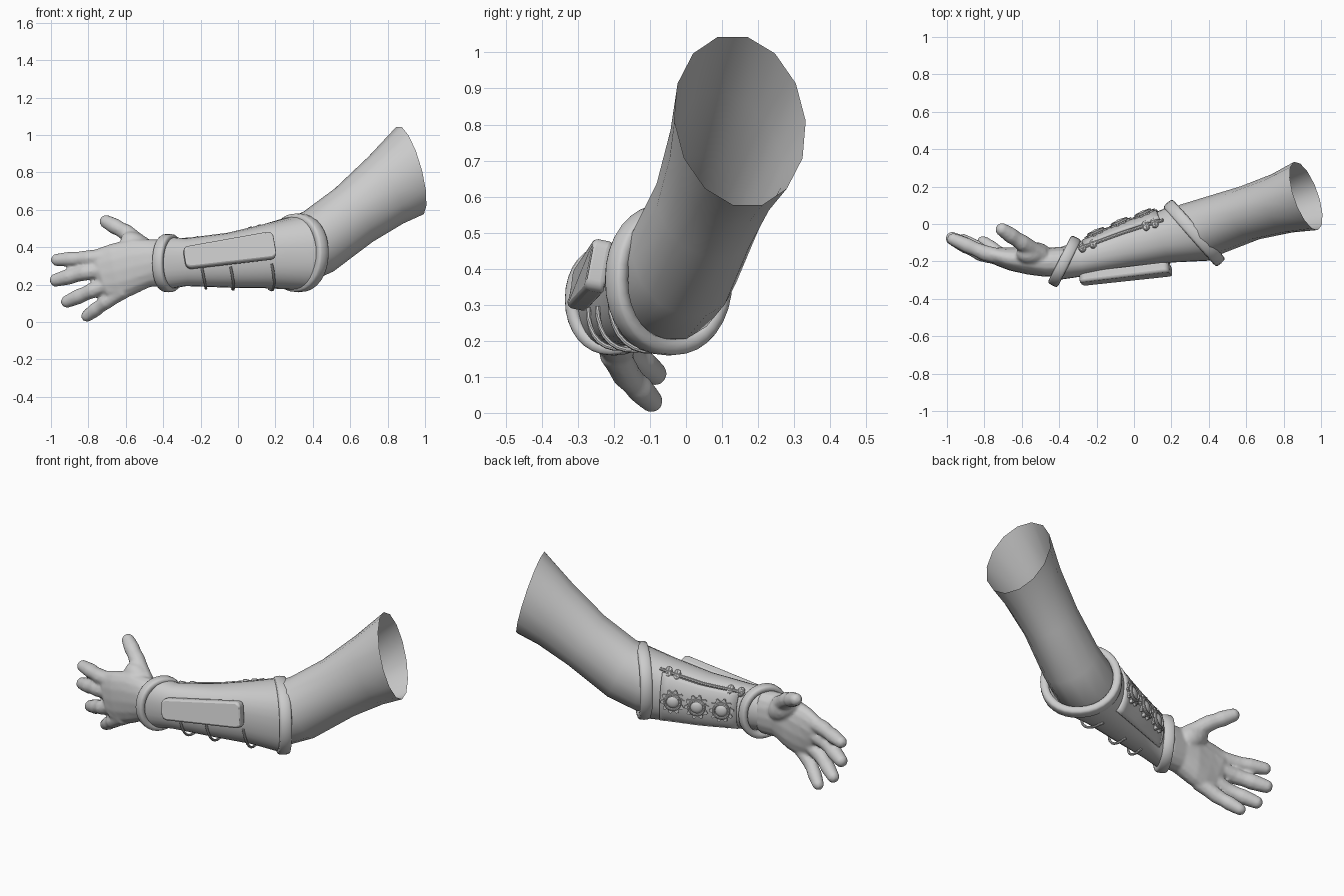
import bpy, bmesh
from math import sin, cos, pi, radians
from mathutils import Vector, Matrix

if "Cube" in bpy.data.objects:
    bpy.data.objects.remove(bpy.data.objects["Cube"])

Z = Vector((0, 0, 1))


def finish(name, bm, angle=40):
    bmesh.ops.recalc_face_normals(bm, faces=bm.faces)
    me = bpy.data.meshes.new(name)
    bm.to_mesh(me)
    bm.free()
    ob = bpy.data.objects.new(name, me)
    bpy.context.collection.objects.link(ob)
    bpy.ops.object.select_all(action='DESELECT')
    ob.select_set(True)
    bpy.context.view_layer.objects.active = ob
    bpy.ops.object.shade_smooth_by_angle(angle=radians(angle))
    return ob


def frame(n):
    n = Vector(n).normalized()
    a = Z.cross(n).normalized()
    return n, a, n.cross(a)


def spow(v, p):
    return (abs(v) ** p) * (1 if v >= 0 else -1)


def on_section(s, ang, off=0, p=1.0):
    """Point on an oval section (centre, half width, half height, normal)."""
    c, a, b, n = s
    _, A, B = frame(n)
    return Vector(c) + A * (a + off) * spow(cos(ang), p) + B * (b + off) * spow(sin(ang), p)


def loft(bm, rings, cap0=False, cap1=False, closed=False):
    rows = [[bm.verts.new(q) for q in r] for r in rings]
    n = len(rows[0])
    pairs = list(zip(rows, rows[1:])) + ([(rows[-1], rows[0])] if closed else [])
    for r, s in pairs:
        for i in range(n):
            bm.faces.new((r[i], r[(i + 1) % n], s[(i + 1) % n], s[i]))
    if cap0:
        bm.faces.new(rows[0])
    if cap1:
        bm.faces.new(rows[-1])


def oval_rings(secs, n, p=1.0):
    return [[on_section(s, 2 * pi * i / n, 0, p) for i in range(n)] for s in secs]


def tube(bm, pts, radii, n=8):
    """Capped round tube through points."""
    pts = [Vector(q) for q in pts]
    secs = []
    for i, q in enumerate(pts):
        t = pts[min(i + 1, len(pts) - 1)] - pts[max(i - 1, 0)]
        secs.append((q, radii[i], radii[i], t))
    loft(bm, oval_rings(secs, n), True, True)


# bare arm: open at the shoulder end, running inside the bracer to the wrist
arm = [((-.40, -.20, .315), .075, .115, (1, 0, 0)),
       ((-.05, -.125, .33), .10, .13, (.95, .25, .05)),
       ((.18, -.07, .355), .125, .155, (.93, .3, .1)),
       ((.32, -.045, .38), .165, .182, (.88, .42, .15)),
       ((.43, -.005, .43), .158, .180, (.84, .36, .4)),
       ((.62, .060, .572), .150, .176, (.78, .28, .56)),
       ((.79, .11, .705), .165, .203, (.84, .3, .43)),
       ((.92, .15, .81), .193, .248, (.91, .32, .26))]
bm = bmesh.new()
loft(bm, oval_rings(arm, 14))
finish("arm", bm, 60)

# hand: palm, thumb and fingers fused by a remesh
bm = bmesh.new()
palm = [((-.37, -.20, .315), .08, .125, (-1, 0, 0)),
        ((-.47, -.205, .315), .078, .128, (-1, 0, 0)),
        ((-.56, -.195, .295), .076, .152, (-1, .1, 0)),
        ((-.65, -.187, .270), .064, .152, (-1, .2, -.2)),
        ((-.72, -.175, .255), .05, .142, (-1, .35, -.35)),
        ((-.755, -.165, .247), .03, .115, (-1, .35, -.4))]
loft(bm, oval_rings(palm, 16, .9), True, True)
fingers = [((-.67, -.185, .35), (-.80, -.155, .342), (-.965, -.083, .332), .040),
           ((-.68, -.185, .285), (-.82, -.155, .265), (-.972, -.077, .224), .042),
           ((-.66, -.19, .22), (-.78, -.165, .168), (-.912, -.087, .110), .040),
           ((-.61, -.20, .17), (-.71, -.165, .105), (-.805, -.097, .034), .038),
           ((-.50, -.165, .40), (-.60, -.10, .48), (-.705, -.03, .537), .042)]
for a, b, c, r in fingers:
    a, b, c = Vector(a), Vector(b), Vector(c)
    d = (c - b).normalized()
    tube(bm, [a, a.lerp(b, .5), b, b.lerp(c, .3), b.lerp(c, .55), b.lerp(c, .85), c + d * .015, c + d * .033],
         [r * 1.2, r * 1.08, r * 1.08, r * .96, r * 1.04, r * .93, r * .82, r * .4], 10)
# ball of the thumb
bmesh.ops.create_uvsphere(bm, u_segments=16, v_segments=10, radius=1, matrix=Matrix.Translation((-.535, -.16, .395))
                          @ Matrix.Rotation(.7, 4, 'Y') @ Matrix.Diagonal((.11, .065, .07, 1)))
hand = finish("hand", bm)
m = hand.modifiers.new("fuse", 'REMESH')
m.mode = 'VOXEL'
m.voxel_size = .009
m.use_smooth_shade = True
m = hand.modifiers.new("soften", 'SMOOTH')
m.factor = .5
m.iterations = 4

# bracer shell
SHELL = [((-.37, -.20, .315), .11, .14, (.9, -.4, 0)),
         ((-.28, -.19, .32), .09, .128, (.96, .1, .03)),
         ((-.05, -.125, .33), .118, .147, (.95, .25, .05)),
         ((.15, -.075, .352), .14, .172, (.92, .35, .06)),
         ((.31, -.05, .37), .19, .198, (.76, .65, 0))]
P = .85
bm = bmesh.new()
loft(bm, oval_rings(SHELL, 28, P))
finish("bracer", bm, 50)


def surf(x, deg, off=0.0):
    """Point above the bracer: 0 deg = back, 90 = top, 180 = front."""
    for s, e in zip(SHELL, SHELL[1:]):
        if x <= e[0][0]:
            break
    t = (x - s[0][0]) / (e[0][0] - s[0][0])
    mid = (Vector(s[0]).lerp(Vector(e[0]), t), s[1] + (e[1] - s[1]) * t,
           s[2] + (e[2] - s[2]) * t, Vector(s[3]).lerp(Vector(e[3]), t))
    return on_section(mid, radians(deg), off, P)


# rolled cuffs at wrist and elbow
def cuff(name, c, n, a, b, thick, width):
    N = frame(n)[0]
    rings = []
    for i in range(32):
        ang = 2 * pi * i / 32
        rings.append([on_section((c, a, b, n), ang, thick * spow(cos(k * pi / 6), .6), .95)
                      + N * width * spow(sin(k * pi / 6), .6) for k in range(12)])
    bm = bmesh.new()
    loft(bm, rings, closed=True)
    finish(name, bm, 50)


cuff("wrist_cuff", (-.372, -.20, .315), (.89, -.45, 0), .125, .137, .019, .030)
cuff("elbow_cuff", (.322, -.048, .37), (.75, .67, 0), .194, .188, .023, .034)

# padded plate on the front
u = Vector((.47, .05, .07)).normalized()
w = (Vector((0, .2, 1)) - u * u.dot(Vector((0, .2, 1)))).normalized()
v = w.cross(u)
rot = Matrix((u, v, w)).transposed().to_4x4()
bm = bmesh.new()
bmesh.ops.create_cube(bm, size=1)
for q in bm.verts:
    q.co = Vector((q.co.x * .49, q.co.y * .055, q.co.z * (.134 + .03 * q.co.x)))
# round the outline corners before the general bevel
corner = [e for e in bm.edges if abs(e.verts[0].co.y - e.verts[1].co.y) > .03]
bmesh.ops.bevel(bm, geom=corner, offset=.03, segments=4, affect='EDGES', profile=.5)
# wrap it slightly around the forearm
for q in bm.verts:
    q.co.y += 2.0 * q.co.z ** 2
bm.transform(Matrix.Translation((-.045, -.274, .378)) @ rot)
plate = finish("front_plate", bm)
m = plate.modifiers.new("round", 'BEVEL')
m.width = .012
m.segments = 3

# cables looping from the plate to the underside
bm = bmesh.new()
for x in (-.21, -.07, .13):
    pts = [surf(x + .035 * i / 8, 190 + 85 * i / 8, .004 + .014 * sin(pi * i / 8)) for i in range(9)]
    tube(bm, pts, [.007] * 9)
finish("cables", bm)

# raised panel on the back that carries the gears
bm = bmesh.new()
rows = [[bm.verts.new(surf(-.26 + .45 * i / 8, -48 + 96 * j / 10, .004)) for j in range(11)] for i in range(9)]
for r, s in zip(rows, rows[1:]):
    for j in range(10):
        bm.faces.new((r[j], r[j + 1], s[j + 1], s[j]))
panel = finish("gear_panel", bm)
m = panel.modifiers.new("thickness", 'SOLIDIFY')
m.thickness = .014
m.offset = 0

# seam ridge along the upper panel edge
bm = bmesh.new()
tube(bm, [surf(-.29 + .5 * i / 8, 54, .002) for i in range(9)], [.009] * 9)
finish("seam", bm)


def disc_stack(bm, loops, mat, teeth=0):
    """Lofted disc from (radius, height) pairs; teeth notch the rim."""
    n = teeth * 4 if teeth else 20
    rings = []
    for r, h in loops:
        rr = [r if not teeth or k % 4 < 2 else r * .8 for k in range(n)]
        rings.append([mat @ Vector((rr[k] * cos(2 * pi * k / n), rr[k] * sin(2 * pi * k / n), h))
                      for k in range(n)])
    loft(bm, rings, True, True)


# three gears, each with a rim and a domed lens
for i, x in enumerate((-.18, -.04, .10)):
    nrm = Vector((-.4, .91, .05)).normalized()
    mat = Matrix.Translation(surf(x, 1, .008)) @ nrm.to_track_quat('Z', 'Y').to_matrix().to_4x4()
    bm = bmesh.new()
    disc_stack(bm, [(.068, -.008), (.068, .010)], mat, 10)
    disc_stack(bm, [(.049, .008), (.049, .017), (.045, .021), (.039, .021), (.036, .014)], mat)
    disc_stack(bm, [(.036, .010), (.031, .018), (.018, .024), (.005, .026)], mat)
    finish("gear_%d" % (i + 1), bm, 35)

# paired buckles across the upper seam
bm = bmesh.new()
for x in (-.265, -.205, .10, .15):
    tube(bm, [surf(x, d, .004) for d in (42, 48, 54, 60, 66)], [.006] * 5)
    for d in (49, 60):
        c = surf(x, d, .003)
        nrm = (surf(x, d, .05) - c).normalized()
        mat = Matrix.Translation(c) @ nrm.to_track_quat('Z', 'Y').to_matrix().to_4x4()
        disc_stack(bm, [(.018, -.008), (.018, .005), (.014, .008), (.008, .005)], mat)
finish("buckles", bm, 35)
